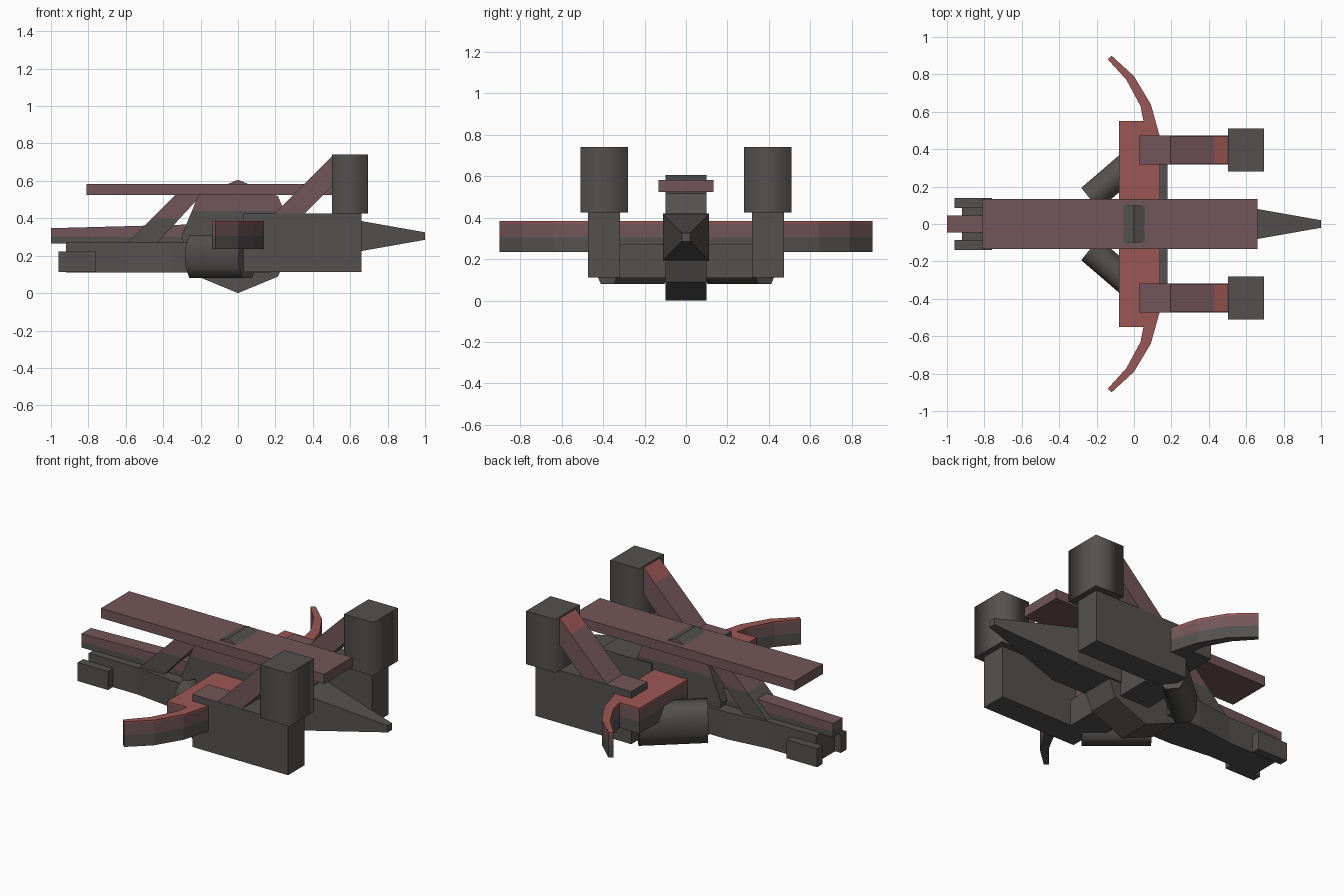
import bpy, bmesh, math
from mathutils import Vector

if "Cube" in bpy.data.objects:
    bpy.data.objects.remove(bpy.data.objects["Cube"])


def material(name, rgb):
    m = bpy.data.materials.new(name)
    m.diffuse_color = (*rgb, 1)
    m.use_nodes = True
    m.node_tree.nodes["Principled BSDF"].inputs["Base Color"].default_value = m.diffuse_color
    return m


GREY, MAUVE, RED = 0, 1, 2
MATS = [material("dark_grey", (0.088, 0.083, 0.080)),
        material("dull_mauve", (0.170, 0.093, 0.100)),
        material("rust_red", (0.330, 0.095, 0.090))]


def finish(name, bm, rule=GREY, cuts=(), mirror=False, smooth=None):
    """Cut at (point, normal) planes, colour faces by rule, make the object."""
    for co, no in cuts:
        bmesh.ops.bisect_plane(bm, geom=bm.verts[:] + bm.edges[:] + bm.faces[:],
                               plane_co=co, plane_no=no)
    bmesh.ops.recalc_face_normals(bm, faces=bm.faces[:])
    bm.normal_update()
    for f in bm.faces:
        c, n = f.calc_center_median(), f.normal
        f.material_index = rule(c, n) if callable(rule) else rule
        f.smooth = bool(smooth and smooth(n))
    me = bpy.data.meshes.new(name)
    bm.to_mesh(me)
    bm.free()
    for m in MATS:
        me.materials.append(m)
    ob = bpy.data.objects.new(name, me)
    bpy.context.collection.objects.link(ob)
    if mirror:
        mod = ob.modifiers.new("mirror", 'MIRROR')
        mod.use_axis = (False, True, False)
    return ob


def loft(rings):
    """Solid joining equal-length rings of points, capped at both ends."""
    bm = bmesh.new()
    vs = [[bm.verts.new(p) for p in r] for r in rings]
    n = len(vs[0])
    for a, b in zip(vs, vs[1:]):
        for i in range(n):
            bm.faces.new((a[i], a[(i + 1) % n], b[(i + 1) % n], b[i]))
    bm.faces.new(vs[0])
    bm.faces.new(vs[-1])
    return bm


def side_prism(pts, y0, y1):
    return loft([[(x, y, z) for x, z in pts] for y in (y0, y1)])


def plan_prism(pts, z0, z1):
    return loft([[(x, y, z) for x, y in pts] for z in (z0, z1)])


def box(x0, x1, y0, y1, z0, z1):
    return plan_prism([(x0, y0), (x1, y0), (x1, y1), (x0, y1)], z0, z1)


def level(z):
    return ((0, 0, z), (0, 0, 1))


# central octagonal hub, mauve on its upper flanks
hub = [(0.303 * math.cos(i * math.pi / 4), 0.303 + 0.303 * math.sin(i * math.pi / 4))
       for i in range(8)]
finish("hub", side_prism(hub, -0.10, 0.10),
       lambda c, n: MAUVE if c.z > 0.44 and abs(n.y) > 0.5 else GREY, [level(0.44)])

# long flat plate on top
finish("top_plate", box(-0.81, 0.66, -0.133, 0.133, 0.525, 0.583), MAUVE)

# tapered tail cone with its base block
finish("cone_block", box(0.15, 0.49, -0.11, 0.11, 0.19, 0.42))
finish("cone", loft([[(x, -r, 0.305 - r), (x, r, 0.305 - r),
                      (x, r, 0.305 + r), (x, -r, 0.305 + r)]
                     for x, r in ((0.49, 0.11), (1.0, 0.02))]))

# front boom: body, side prongs, gun rail and rising brace
finish("boom", plan_prism([(-0.92, -0.09), (-0.60, -0.09), (-0.36, -0.12), (-0.15, -0.12),
                           (-0.15, 0.12), (-0.36, 0.12), (-0.60, 0.09), (-0.92, 0.09)],
                          0.11, 0.27))
finish("prong", box(-0.96, -0.76, 0.085, 0.138, 0.112, 0.222), mirror=True)
finish("rail", side_prism([(-1, 0.265), (-0.25, 0.265), (-0.25, 0.367), (-1, 0.347)],
                          -0.045, 0.045),
       lambda c, n: MAUVE if c.z > 0.30 else GREY, [level(0.30)])
finish("brace", side_prism([(-0.60, 0.26), (-0.44, 0.26), (-0.19, 0.53), (-0.33, 0.53)],
                           -0.08, 0.08),
       lambda c, n: MAUVE if c.z > 0.40 else GREY, [level(0.40)])

# cross wing with swept, curved blades at both ends
half = [(0.14, 0.46), (0.09, 0.64), (0.0, 0.79), (-0.12, 0.90), (-0.14, 0.88),
        (-0.04, 0.77), (0.035, 0.63), (0.05, 0.552), (-0.08, 0.552)]
wing = half + [(x, -y) for x, y in reversed(half)]


def wing_rule(c, n):
    if n.z > 0.7 or c.z > 0.37:
        return RED
    return MAUVE if c.z > 0.305 else GREY


finish("wing", plan_prism(wing, 0.235, 0.385), wing_rule, [level(0.305), level(0.373)])

# beam joining the two side pods
finish("cross_beam", box(-0.02, 0.18, -0.33, 0.33, 0.11, 0.27))

# side pods with mauve top at the leading end
finish("pod", box(0.03, 0.66, 0.318, 0.472, 0.112, 0.425),
       lambda c, n: MAUVE if n.z > 0.7 and c.x < 0.35 else GREY,
       [((0.35, 0, 0), (1, 0, 0))], mirror=True)

# slanted struts up to the towers, red near the top
finish("strut", side_prism([(0.19, 0.42), (0.35, 0.42), (0.51, 0.58), (0.51, 0.74)],
                           0.32, 0.47),
       lambda c, n: RED if n.z > 0.3 and c.x > 0.43 else MAUVE,
       [((0.43, 0, 0), (1, 0, 0))], mirror=True)

# upright towers
finish("tower", box(0.503, 0.695, 0.28, 0.51, 0.425, 0.742), mirror=True,
       smooth=lambda n: abs(n.z) < 0.5)

# faceted diagonal arms from boom to pods
axis = Vector((0.31, 0.25, 0)).normalized()
across = Vector((-axis.y, axis.x, 0))
section = [(-0.04, 0.115), (0.04, 0.115), (0.075, 0.05), (0.075, -0.05),
           (0.04, -0.115), (-0.04, -0.115), (-0.075, -0.05), (-0.075, 0.05)]
arm = [[Vector(c) + across * u + Vector((0, 0, w)) for u, w in section]
       for c in ((-0.235, 0.135, 0.195), (0.05, 0.38, 0.195))]
finish("arm", loft(arm), mirror=True, smooth=lambda n: abs(n.dot(axis)) < 0.5)
